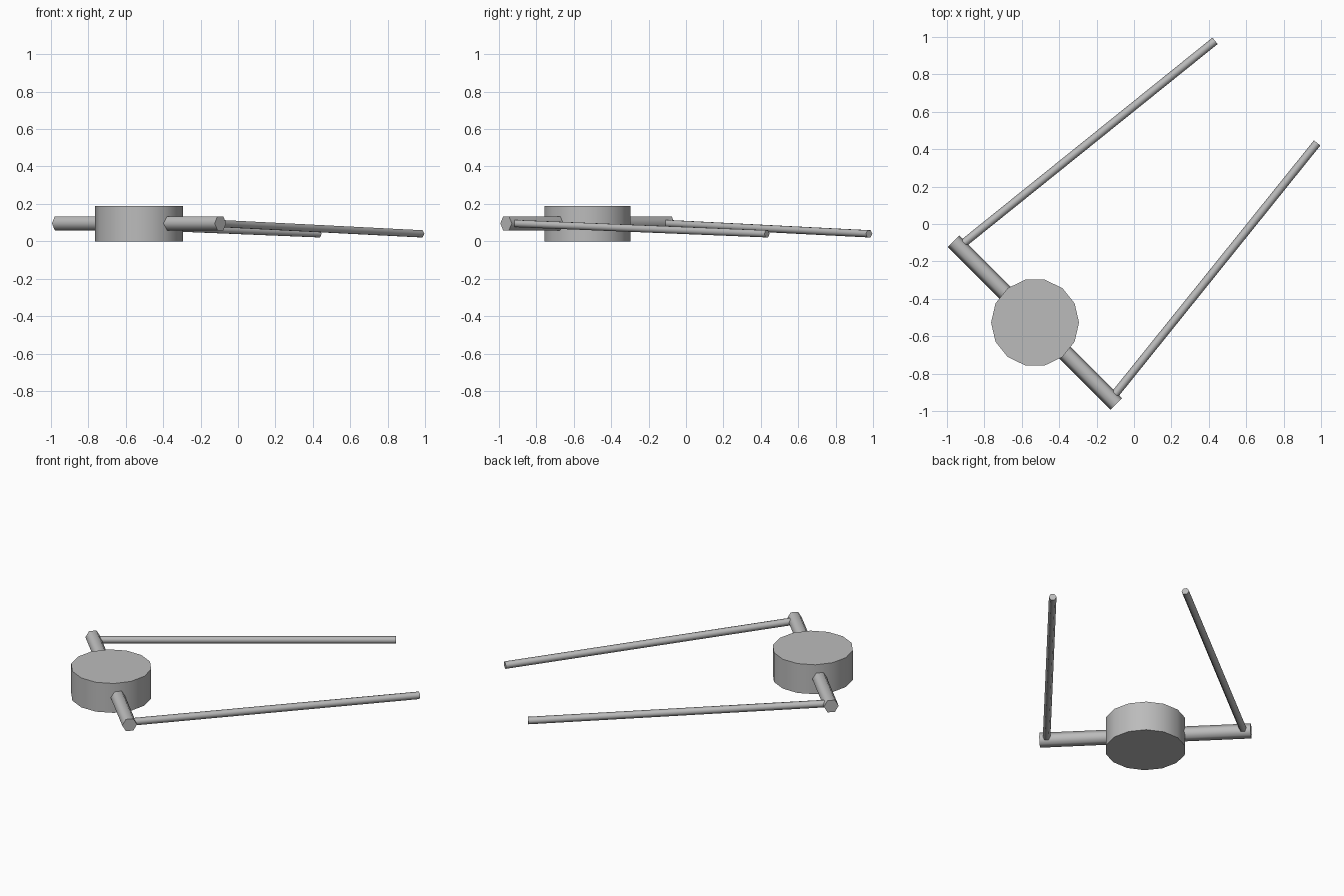
import bpy
import math
from mathutils import Vector

if "Cube" in bpy.data.objects:
    bpy.data.objects.remove(bpy.data.objects["Cube"])

grey = bpy.data.materials.new("grey")
grey.diffuse_color = (0.5, 0.5, 0.5, 1)
grey.use_nodes = True
grey.node_tree.nodes["Principled BSDF"].inputs["Base Color"].default_value = grey.diffuse_color


def prism(name, start, end, radius, sides, turn=0.0):
    """Straight many-sided bar between two points."""
    start, end = Vector(start), Vector(end)
    axis = end - start
    bpy.ops.mesh.primitive_cylinder_add(vertices=sides, radius=radius, depth=axis.length)
    ob = bpy.context.object
    ob.name = name
    # local x becomes the level direction across the bar
    z = axis.normalized()
    x = Vector((0, 0, 1)).cross(z)
    x = x.normalized() if x.length > 1e-6 else Vector((1, 0, 0))
    y = z.cross(x)
    for v in ob.data.vertices:
        a, b = v.co.x * math.cos(turn) - v.co.y * math.sin(turn), v.co.x * math.sin(turn) + v.co.y * math.cos(turn)
        v.co = (start + end) / 2 + x * a + y * b + z * v.co.z
    ob.data.materials.append(grey)
    bpy.ops.object.shade_smooth_by_angle(angle=math.radians(65))
    return ob


MID = 0.096   # height of the crossbar axis

# round hub, a corner pointing along x
prism("hub", (-0.529, -0.527, 0), (-0.529, -0.527, 0.188), 0.235, 14, math.pi / 2)

# six-sided crossbar through the hub, flat on top
prism("crossbar", (-0.964, -0.092, MID), (-0.094, -0.962, MID), 0.0435, 6, math.pi / 2)

# two slender rods sloping down from the crossbar ends, mirrored about x = y
rod_start, rod_end = (-0.121, -0.934, MID), (0.979, 0.433, 0.04)
prism("right_rod", rod_start, rod_end, 0.022, 6, math.pi / 2)
prism("left_rod", (rod_start[1], rod_start[0], MID), (rod_end[1], rod_end[0], 0.04), 0.022, 6, math.pi / 2)
